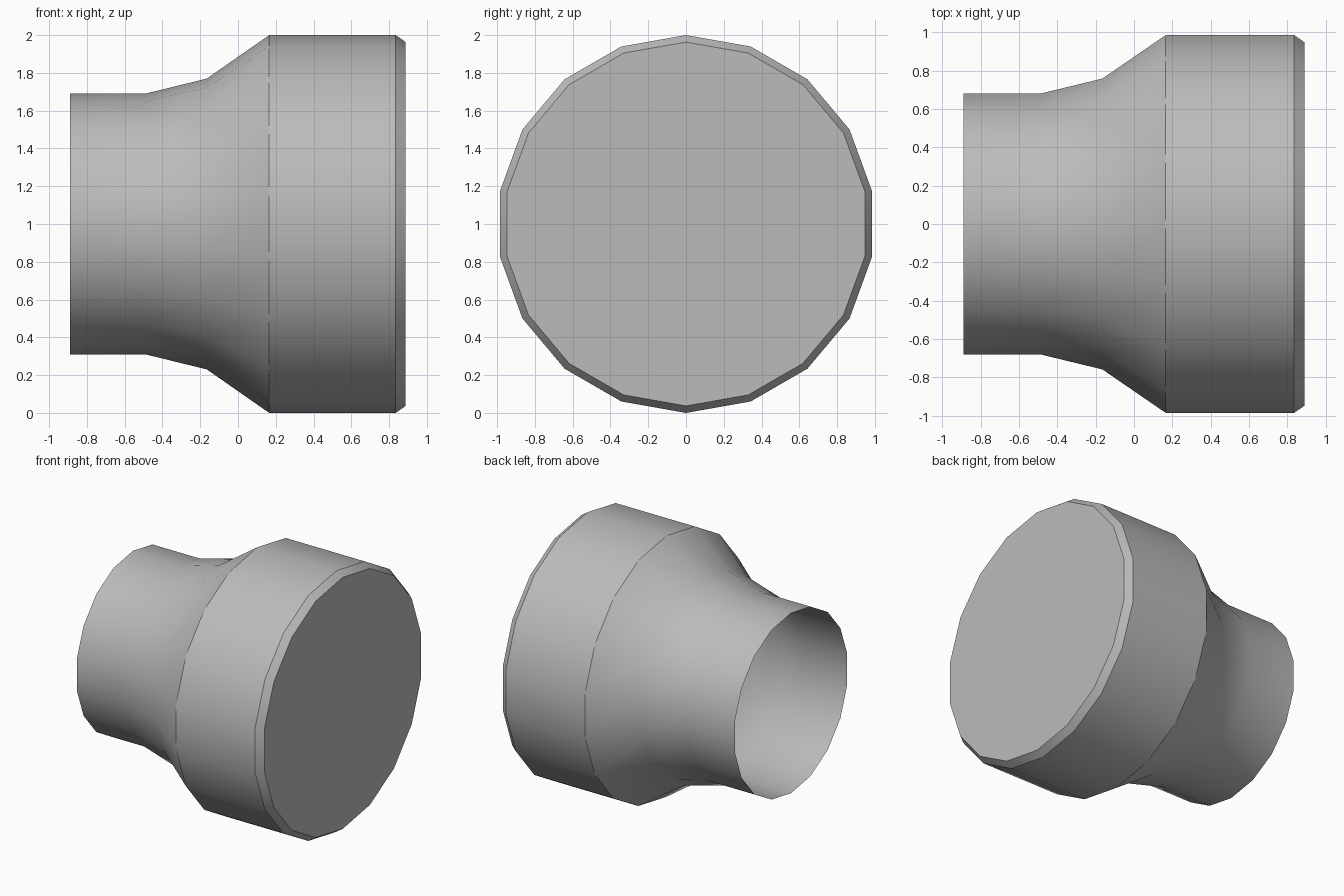
import bpy, bmesh, math

cube = bpy.data.objects.get("Cube")
if cube:
    bpy.data.objects.remove(cube, do_unlink=True)

SIDES = 18
# (x, radius) from the open neck to the closed, chamfered end
PROFILE = [(-0.89, 0.69), (-0.49, 0.69), (-0.165, 0.77),
           (0.165, 1.0), (0.835, 1.0), (0.888, 0.963)]

# Plain grey material
grey = bpy.data.materials.new("grey")
grey.use_nodes = True
colour = (0.5, 0.5, 0.5, 1)
grey.diffuse_color = colour
grey.node_tree.nodes["Principled BSDF"].inputs["Base Color"].default_value = colour

# Revolve the profile about the x axis
bm = bmesh.new()
rings = []
for x, r in PROFILE:
    angles = [2 * math.pi * i / SIDES for i in range(SIDES)]
    rings.append([bm.verts.new((x, r * math.sin(a), 1 + r * math.cos(a))) for a in angles])
for a, b in zip(rings, rings[1:]):
    for i in range(SIDES):
        j = (i + 1) % SIDES
        bm.faces.new((a[i], b[i], b[j], a[j]))

# Flat cap on the wide end; the neck stays open
bm.faces.new(rings[-1])
bmesh.ops.recalc_face_normals(bm, faces=bm.faces)
cap = max(bm.faces, key=lambda f: f.calc_center_median().x)
if cap.normal.x < 0:
    bmesh.ops.reverse_faces(bm, faces=bm.faces)

mesh = bpy.data.meshes.new("reducer_pipe")
bm.to_mesh(mesh)
bm.free()
mesh.materials.append(grey)
pipe = bpy.data.objects.new("reducer_pipe", mesh)
bpy.context.collection.objects.link(pipe)

# Smooth around the barrel, sharp at the shoulder and chamfer
bpy.ops.object.select_all(action='DESELECT')
pipe.select_set(True)
bpy.context.view_layer.objects.active = pipe
bpy.ops.object.shade_smooth_by_angle(angle=math.radians(30))
